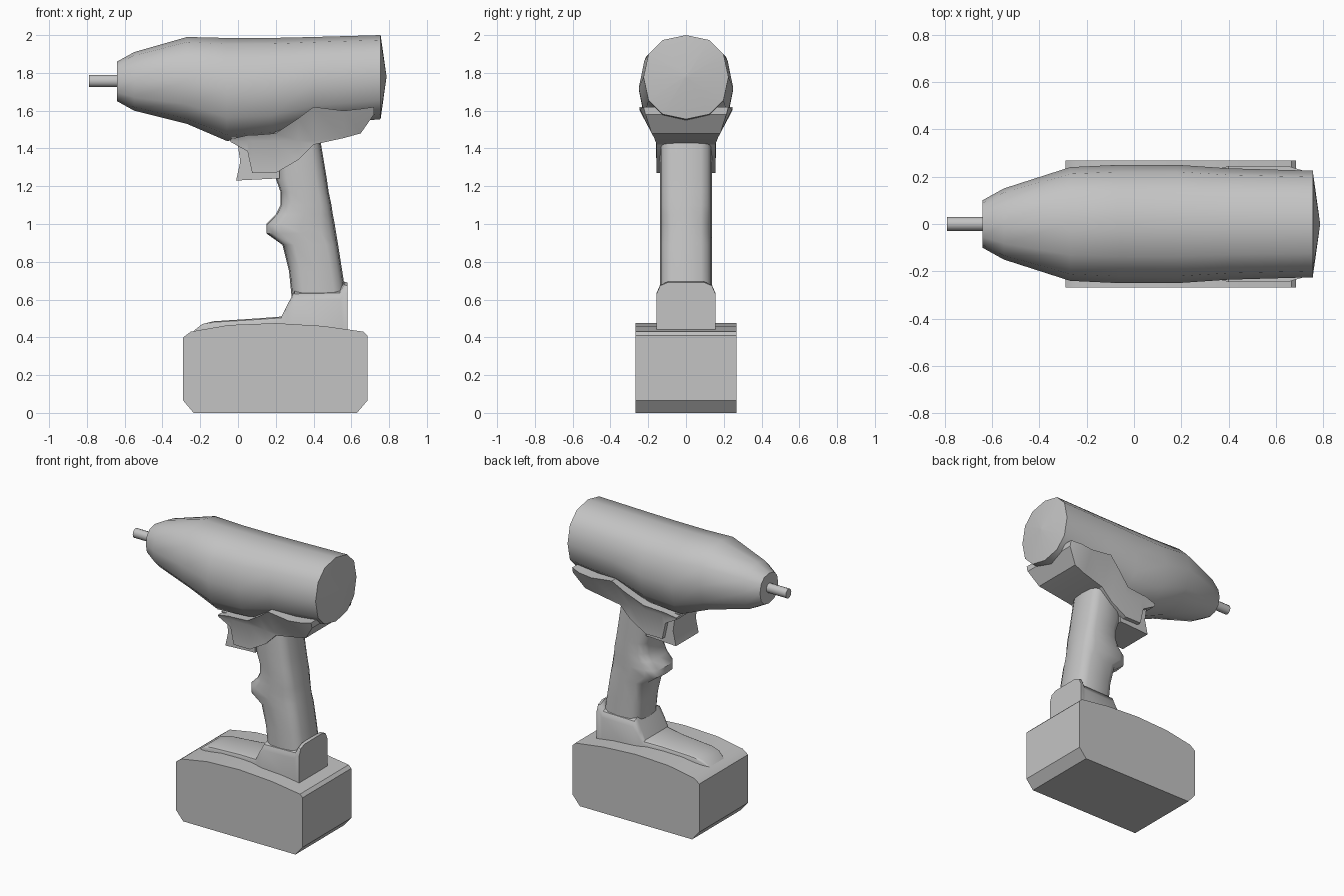
import bpy, bmesh, math

cube = bpy.data.objects.get("Cube")
if cube:
    bpy.data.objects.remove(cube)

grey = bpy.data.materials.new("plain grey")
grey.use_nodes = True
colour = (0.55, 0.55, 0.55, 1)
grey.diffuse_color = colour
grey.node_tree.nodes["Principled BSDF"].inputs["Base Color"].default_value = colour


def loft(name, rings, smooth=35):
    """Skin a row of equal-length point rings and cap both ends."""
    bm = bmesh.new()
    rows = [[bm.verts.new(p) for p in ring] for ring in rings]
    n = len(rows[0])
    for a, b in zip(rows, rows[1:]):
        for i in range(n):
            j = (i + 1) % n
            bm.faces.new((a[i], a[j], b[j], b[i]))
    bm.faces.new(rows[0])
    bm.faces.new(rows[-1])
    bmesh.ops.recalc_face_normals(bm, faces=bm.faces)
    mesh = bpy.data.meshes.new(name)
    bm.to_mesh(mesh)
    bm.free()
    obj = bpy.data.objects.new(name, mesh)
    bpy.context.collection.objects.link(obj)
    mesh.materials.append(grey)
    bpy.ops.object.select_all(action="DESELECT")
    obj.select_set(True)
    bpy.context.view_layer.objects.active = obj
    bpy.ops.object.shade_smooth_by_angle(angle=math.radians(smooth))
    return obj


def oval(lo, hi, half, sides, power):
    """Superellipse as (across, along) pairs, starting at the top."""
    def bend(v):
        return math.copysign(abs(v) ** (2 / power), v)
    mid, r = (lo + hi) / 2, (hi - lo) / 2
    angles = [math.tau * i / sides for i in range(sides)]
    return [(half * bend(math.sin(a)), mid + r * bend(math.cos(a))) for a in angles]


def extrude(name, profile, half, smooth=30):
    """Side profile pulled symmetrically across y."""
    return loft(name, [[(x, y, z) for x, z in profile] for y in (-half, half)], smooth)


# Motor housing: x, bottom, top, half width
housing = [(-0.64, 1.65, 1.86, 0.10), (-0.55, 1.60, 1.91, 0.15),
           (-0.27, 1.53, 1.99, 0.24), (-0.06, 1.44, 1.985, 0.25),
           (0.18, 1.455, 1.985, 0.25), (0.40, 1.52, 1.99, 0.235),
           (0.755, 1.555, 2.0, 0.225), (0.785, 1.77, 1.79, 0.01)]
loft("motor_housing", [[(x, y, z) for y, z in oval(lo, hi, w, 12, 2.3)]
                       for x, lo, hi, w in housing], 50)

# Drive bit
loft("drive_bit", [[(x, y, z) for y, z in oval(1.725, 1.79, 0.03, 12, 2)]
                   for x in (-0.79, -0.6)], 40)


# Flared skirt joining housing and handle: x, bottom, top
def flare(z):
    return 0.155 + 0.09 * min(1, max(0, (z - 1.43) / 0.17))


skirt = [(-0.04, 1.435, 1.45), (0.05, 1.385, 1.47), (0.075, 1.27, 1.47),
         (0.20, 1.27, 1.48), (0.32, 1.34, 1.56), (0.40, 1.42, 1.62),
         (0.56, 1.455, 1.60), (0.65, 1.48, 1.61), (0.72, 1.58, 1.62)]
rings = []
for x, lo, hi in skirt:
    levels = [lo, max(lo + 0.005, min(1.44, hi - 0.005)), hi]
    right = [(x, flare(z) - max(0, x - 0.65) * 0.3, z) for z in levels]
    rings.append(right + [(x, -y, z) for x, y, z in reversed(right)])
loft("housing_skirt", rings, 30)

# Trigger
extrude("trigger", [(-0.04, 1.46), (0.0, 1.41), (0.012, 1.33), (-0.01, 1.23),
                    (0.19, 1.24), (0.22, 1.24), (0.22, 1.46)], 0.125)

# Grip with finger bump: height, front, back
grip = [(1.55, 0.15, 0.42), (1.42, 0.19, 0.44), (1.24, 0.20, 0.47),
        (1.17, 0.225, 0.48), (1.10, 0.225, 0.495), (1.05, 0.20, 0.502),
        (1.00, 0.15, 0.512), (0.95, 0.15, 0.52), (0.89, 0.235, 0.53),
        (0.75, 0.27, 0.552), (0.60, 0.285, 0.575)]
loft("grip", [[(x, y, z) for y, x in oval(front, back, 0.138, 16, 3.5)]
              for z, front, back in grip], 40)

# Collar flowing into the tongue on the battery: x, top, half width
collar = [(-0.24, 0.43, 0.08), (-0.19, 0.47, 0.10), (-0.13, 0.485, 0.11),
          (0.10, 0.50, 0.12), (0.23, 0.51, 0.14), (0.26, 0.57, 0.15),
          (0.30, 0.645, 0.155), (0.54, 0.65, 0.155), (0.562, 0.695, 0.155),
          (0.58, 0.69, 0.155)]
rings = []
for x, top, w in collar:
    cut = (top - 0.40) * 0.2
    right = [(x, w, 0.40), (x, w, top - cut), (x, w - cut * 0.3, top - cut * 0.3),
             (x, w - cut, top)]
    rings.append(right + [(x, -y, z) for x, y, z in reversed(right)])
loft("battery_collar", rings, 40)

# Battery pack
extrude("battery_pack", [(-0.235, 0), (0.63, 0), (0.685, 0.065), (0.685, 0.41),
                         (0.665, 0.43), (0.45, 0.46), (0.20, 0.475), (-0.05, 0.465),
                         (-0.25, 0.43), (-0.29, 0.40), (-0.29, 0.065)], 0.268)
